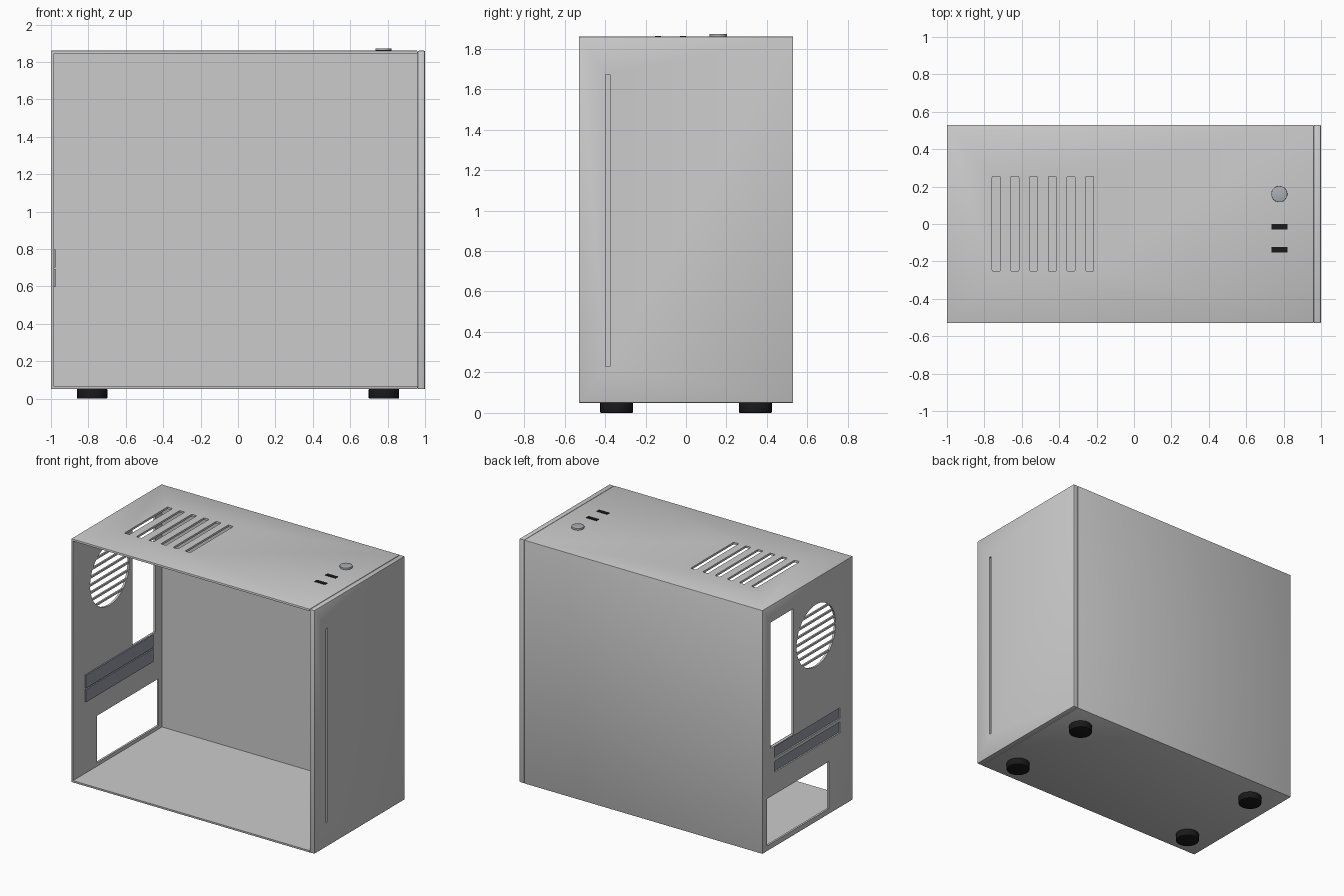
import bpy
from math import pi

if "Cube" in bpy.data.objects:
    bpy.data.objects.remove(bpy.data.objects["Cube"])


def material(name, rgb):
    m = bpy.data.materials.new(name)
    m.diffuse_color = (*rgb, 1)
    m.use_nodes = True
    m.node_tree.nodes["Principled BSDF"].inputs["Base Color"].default_value = m.diffuse_color
    return m


black = material("black", (0.01, 0.01, 0.01))
slate = material("slate", (0.3, 0.32, 0.37))
steel = material("steel", (0.4, 0.42, 0.45))


def finish(o, name, mat, bevel=0, segments=2):
    o.name = name
    if mat:
        o.data.materials.append(mat)
    if bevel:
        b = o.modifiers.new("bevel", 'BEVEL')
        b.width, b.segments = bevel, segments
        bpy.ops.object.modifier_apply(modifier="bevel")
    return o


def box(name, x, y, z, mat=None, bevel=0):
    # box from (min, max) pairs
    bpy.ops.mesh.primitive_cube_add(size=1)
    o = bpy.context.object
    o.location = [(a + b) / 2 for a, b in (x, y, z)]
    o.scale = [b - a for a, b in (x, y, z)]
    bpy.ops.object.transform_apply(location=True, rotation=False, scale=True)
    return finish(o, name, mat, bevel)


def cyl(name, loc, r, depth, mat=None, rot=(0, 0, 0), bevel=0, sides=48):
    bpy.ops.mesh.primitive_cylinder_add(vertices=sides, radius=r, depth=depth,
                                        location=loc, rotation=rot)
    return finish(bpy.context.object, name, mat, bevel)


def cut(target, cutter):
    cutter.hide_render = True
    bpy.context.view_layer.objects.active = target
    m = target.modifiers.new("cut", 'BOOLEAN')
    m.operation, m.solver, m.object = 'DIFFERENCE', 'EXACT', cutter
    bpy.ops.object.modifier_apply(modifier="cut")
    bpy.data.objects.remove(cutter)


def smooth(o):
    bpy.ops.object.select_all(action='DESELECT')
    o.select_set(True)
    bpy.context.view_layer.objects.active = o
    bpy.ops.object.shade_smooth_by_angle(angle=pi / 6)


T = 0.015                        # sheet thickness
WALL = (-1.05, -0.95)            # cutter range through the rear wall
FAN_Y, FAN_Z, FAN_R = -0.10, 1.435, 0.23
SLOTS = ((0.605, 0.685), (0.71, 0.79))

# Shell, open at the side and behind the front panel
body = box("case_shell", (-1, 0.96), (-0.53, 0.53), (0.05, 1.86), bevel=0.004)
cut(body, box("cavity", (-1 + T, 1.1), (-0.7, 0.53 - T), (0.05 + T, 1.86 - T)))

# Top vents
for i in range(6):
    x = -0.737 + i * 0.1
    vent = box("vent", (x - 0.021, x + 0.021), (-0.252, 0.255), (1.8, 1.9), bevel=0.006)
    cut(body, vent)

# Rear openings: ports, power supply, fan and expansion slots
cut(body, box("port_hole", WALL, (0.165, 0.435), (0.80, 1.735)))
cut(body, box("supply_hole", WALL, (-0.25, 0.475), (0.09, 0.44)))
cut(body, cyl("fan_hole", (-1, FAN_Y, FAN_Z), FAN_R, 0.1, rot=(0, pi / 2, 0), sides=64))
for z in SLOTS:
    cut(body, box("slot_hole", WALL, (-0.38, 0.39), z))
smooth(body)

# Expansion slot covers
for i, (a, b) in enumerate(SLOTS):
    box(f"slot_cover_{i + 1}", (-0.99, -0.975), (-0.39, 0.40), (a - 0.008, b + 0.008), slate)

# Fan grille bars, clipped to the circle
for i in range(7):
    dz = (i - 3) * 0.0575
    half = (FAN_R ** 2 - dz ** 2) ** 0.5 + 0.004
    box(f"fan_bar_{i + 1}", (-0.998, -0.986), (FAN_Y - half, FAN_Y + half),
        (FAN_Z + dz - 0.007, FAN_Z + dz + 0.007))

# Front panel with a vertical groove
panel = box("front_panel", (0.961, 1.0), (-0.53, 0.53), (0.05, 1.86), bevel=0.006)
cut(panel, box("groove", (0.985, 1.1), (-0.397, -0.376), (0.23, 1.672)))
smooth(panel)

# Power button and ports on top
smooth(cyl("power_button", (0.777, 0.16, 1.864), 0.043, 0.018, steel, bevel=0.002))
for i, y in enumerate((-0.014, -0.138)):
    box(f"usb_port_{i + 1}", (0.735, 0.822), (y - 0.015, y + 0.015), (1.85, 1.863), black)

# Feet
for x in (-0.78, 0.78):
    for y in (-0.343, 0.343):
        smooth(cyl("foot", (x, y, 0.026), 0.081, 0.052, black, bevel=0.004, sides=32))
